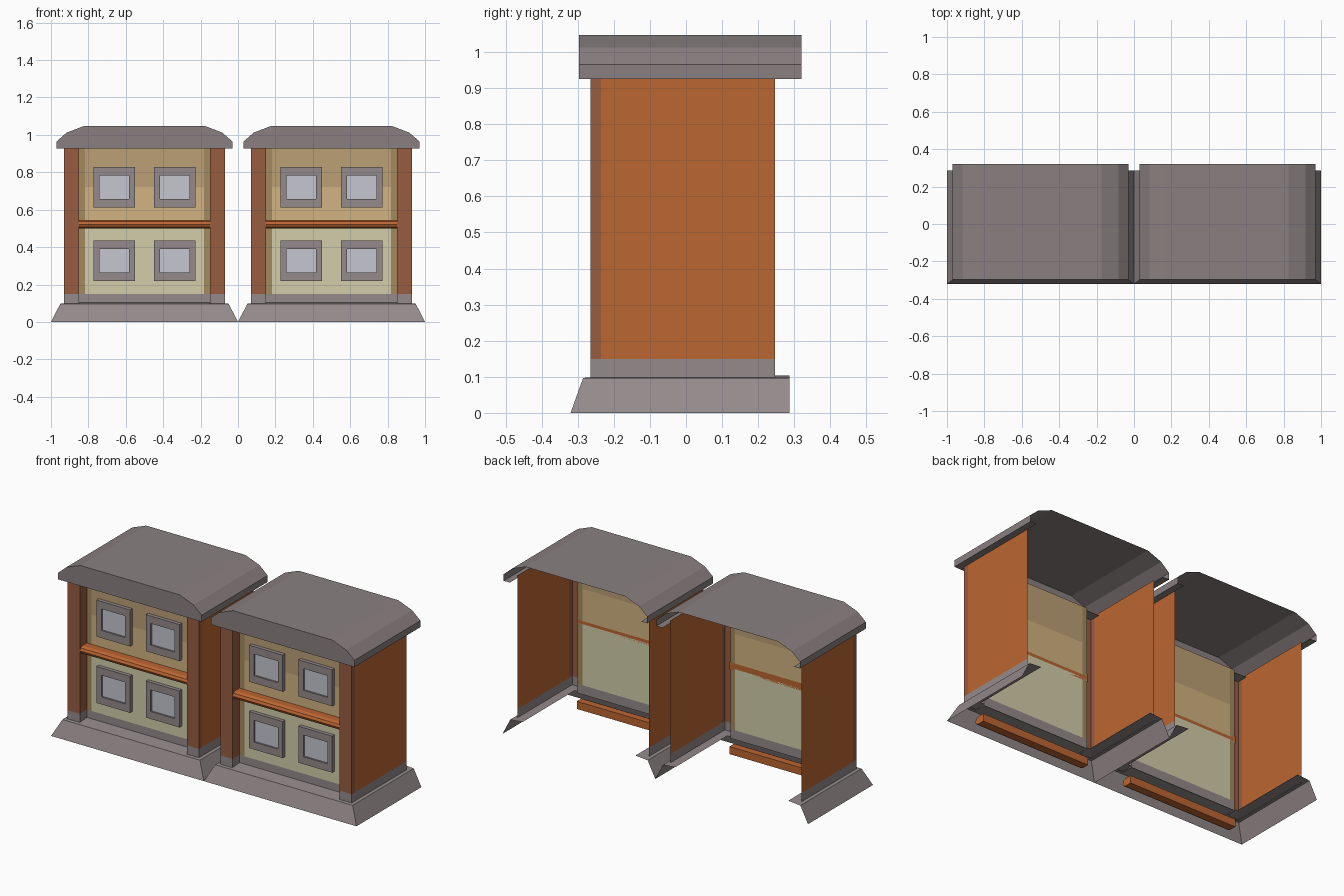
import bpy

cube = bpy.data.objects.get("Cube")
if cube:
    bpy.data.objects.remove(cube, do_unlink=True)


def material(name, *rgb):
    lin = [((c / 255 + 0.055) / 1.055) ** 2.4 for c in rgb] + [1]
    m = bpy.data.materials.new(name)
    m.use_nodes = True
    m.diffuse_color = lin
    m.node_tree.nodes["Principled BSDF"].inputs["Base Color"].default_value = lin
    return m


STONE = material("stone_grey", 148, 138, 139)
ROOF = material("roof_grey", 138, 128, 128)
ORANGE = material("orange_wood", 188, 102, 50)
BROWN = material("brown_pillar", 152, 92, 64)
CREAM = material("cream_plaster", 212, 206, 170)
SAND = material("sand_plaster", 210, 180, 130)
TAN = material("tan_plaster", 188, 160, 118)
EDGE = material("dark_tan_edge", 162, 138, 94)
GLASS = material("pale_glass", 197, 198, 208)


def build(name, verts, faces, mats, offset, indices=None):
    me = bpy.data.meshes.new(name)
    me.from_pydata(verts, [], faces)
    for m in mats:
        me.materials.append(m)
    for poly, i in zip(me.polygons, indices or []):
        poly.material_index = i
    ob = bpy.data.objects.new(name, me)
    ob.location.x = offset
    bpy.context.collection.objects.link(ob)
    return ob


def strips(rows):
    """Quads joining successive rows of equal length."""
    n = len(rows[0])
    verts = [p for row in rows for p in row]
    faces = [(r * n + i, r * n + i + 1, (r + 1) * n + i + 1, (r + 1) * n + i)
             for r in range(len(rows) - 1) for i in range(n - 1)]
    return verts, faces


def mirrored(half):
    return half + [(-a, b) for a, b in reversed(half)]


def base(side, x):
    # Sloping skirt with an inward ledge, open at the rear
    rows = [[(px, py, z) for px, py in mirrored([(-w, 0.287), (-w, front)])]
            for w, front, z in ((0.5, -0.32, 0), (0.45, -0.285, 0.097), (0.37, -0.2, 0.104))]
    build(side + "_base", *strips(rows), [STONE], x)


def walls(side, x):
    # Side walls, folded pillars and recessed front panel in one sheet
    path = mirrored([(-0.43, 0.247), (-0.43, -0.235), (-0.43, -0.265),
                     (-0.35, -0.265), (-0.35, -0.2), (-0.318, -0.2)])
    levels = [0.095, 0.15, 0.512, 0.53, 0.72, 0.94]
    verts, faces = strips([[(px, py, z) for px, py in path] for z in levels])
    mats = [STONE, ORANGE, BROWN, CREAM, SAND, TAN, EDGE]
    kept, indices = [], []
    for f in faces:
        cx, cy, cz = (sum(verts[i][k] for i in f) / 4 for k in range(3))
        panel = abs(cx) < 0.345
        if panel and 0.512 < cz < 0.53:
            continue  # gap behind the beam
        if cz < 0.15:
            mat = STONE
        elif panel and abs(cx) > 0.3:
            mat = EDGE
        elif panel:
            mat = CREAM if cz < 0.5 else SAND if cz < 0.72 else TAN
        else:
            mat = ORANGE if cy > -0.2 else BROWN
        kept.append(f)
        indices.append(mats.index(mat))
    build(side + "_walls", verts, kept, mats, x, indices)


def roof(side, x):
    # Faceted arch with a closed front, eaves and a front soffit
    arch = mirrored([(-0.43, 0.926), (-0.47, 0.926), (-0.47, 0.965),
                     (-0.416, 1.012), (-0.325, 1.047)])
    n = len(arch)
    verts, faces = strips([[(px, py, z) for px, z in arch] for py in (-0.297, 0.32)])
    faces.append(tuple(reversed(range(n))))
    k = len(verts)
    verts += [(-0.43, -0.2, 0.926), (0.43, -0.2, 0.926)]
    faces.append((0, k, k + 1, n - 1))
    faces = [tuple(reversed(f)) for f in faces]
    build(side + "_roof", verts, faces, [ROOF], x)


def beam(name, x, z):
    # Round-fronted rail between the pillars
    profile = [(-0.2, 0), (-0.242, 0), (-0.258, 0.007), (-0.265, 0.022),
               (-0.258, 0.037), (-0.242, 0.045), (-0.2, 0.045)]
    n = len(profile)
    ring = profile + profile[:1]
    rows = [[(px, y, z + h) for y, h in ring] for px in (0.355, -0.355)]
    verts, faces = strips(rows)
    faces += [tuple(range(n)), tuple(range(n + 1, 2 * n + 1))[::-1]]
    faces = [tuple(reversed(f)) for f in faces]
    build(name, verts, faces, [ORANGE], x)


def window(name, x, cx, cz):
    # Raised frame stepping in to a recessed pane
    def ring(w, h, y):
        return [(cx - w, y, cz - h), (cx + w, y, cz - h),
                (cx + w, y, cz + h), (cx - w, y, cz + h)]
    rings = [ring(0.11, 0.108, -0.2), ring(0.11, 0.108, -0.222),
             ring(0.078, 0.064, -0.222), ring(0.078, 0.064, -0.212)]
    verts = [p for r in rings for p in r]
    faces = [(r * 4 + i, r * 4 + (i + 1) % 4, r * 4 + 4 + (i + 1) % 4, r * 4 + 4 + i)
             for r in range(3) for i in range(4)]
    faces.append((12, 13, 14, 15))
    build(name, verts, faces, [STONE, GLASS], x, [0] * 12 + [1])


# Two matching units side by side
for side, x in (("right", -0.5), ("left", 0.5)):
    base(side, x)
    walls(side, x)
    roof(side, x)
    beam(side + "_middle_beam", x, 0.5)
    beam(side + "_hidden_foot_beam", x, 0)
    for storey, cz in (("lower", 0.327), ("upper", 0.72)):
        for place, cx in (("right", -0.162), ("left", 0.162)):
            window(f"{side}_{storey}_{place}_window", x, cx, cz)
